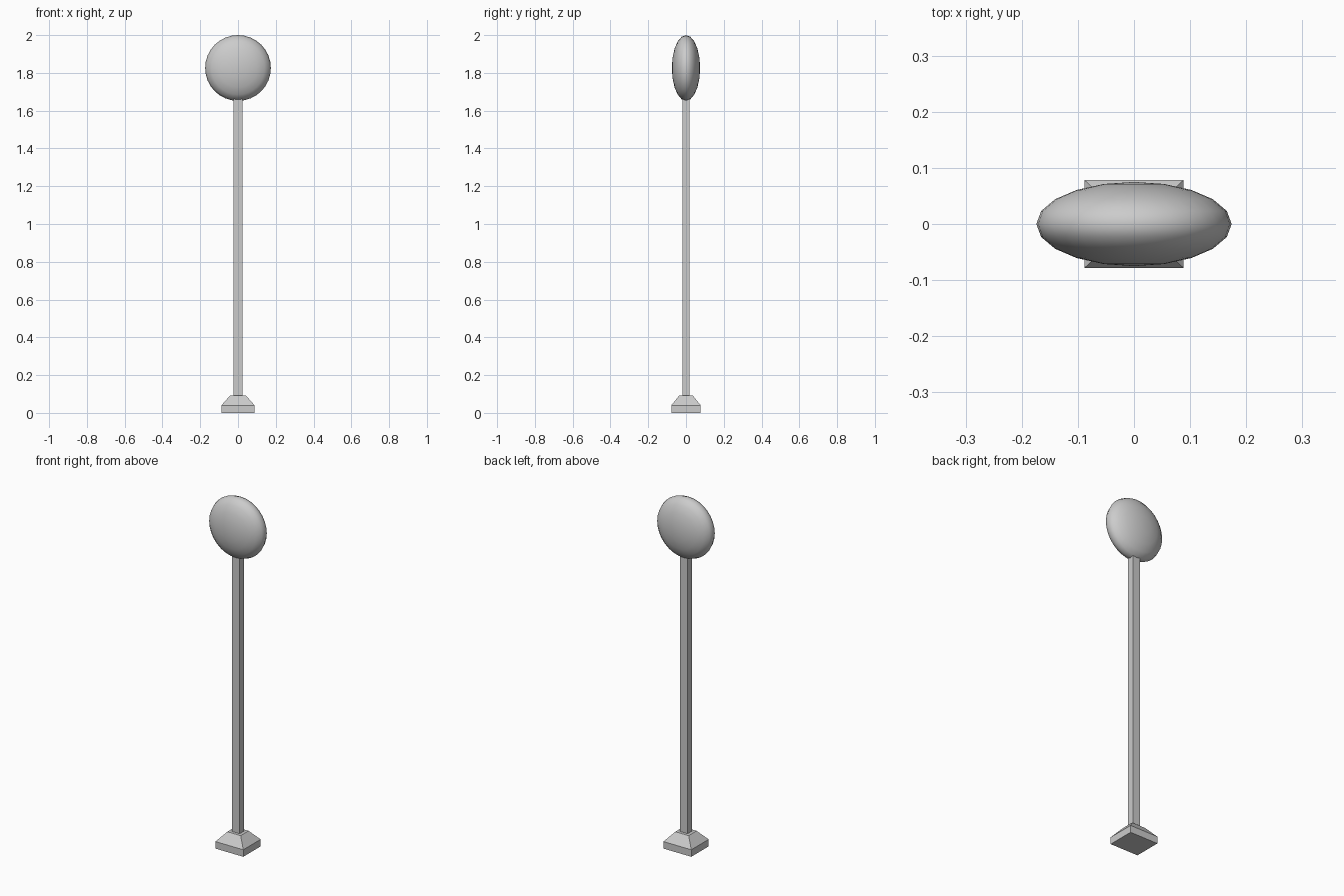
import bpy, bmesh, math
from mathutils import Matrix

if "Cube" in bpy.data.objects:
    bpy.data.objects.remove(bpy.data.objects["Cube"])


def finish(name, bm):
    bmesh.ops.recalc_face_normals(bm, faces=bm.faces)
    mesh = bpy.data.meshes.new(name)
    bm.to_mesh(mesh)
    bm.free()
    obj = bpy.data.objects.new(name, mesh)
    bpy.context.collection.objects.link(obj)
    return obj


def stacked_block(name, levels):
    """Rectangular sections (half x, half y, z) joined into a closed block."""
    bm = bmesh.new()
    rings = [[bm.verts.new((sx * hx, sy * hy, z))
              for sx, sy in ((-1, -1), (1, -1), (1, 1), (-1, 1))]
             for hx, hy, z in levels]
    for low, high in zip(rings, rings[1:]):
        for i in range(4):
            j = (i + 1) % 4
            bm.faces.new((low[i], low[j], high[j], high[i]))
    bm.faces.new(rings[0][::-1])
    bm.faces.new(rings[-1])
    return finish(name, bm)


# Foot with a sloped upper half
stacked_block("base", [(0.088, 0.078, 0), (0.088, 0.078, 0.04), (0.042, 0.036, 0.092)])

# Square post, ending inside the head
stacked_block("post", [(0.024, 0.019, 0.09), (0.024, 0.019, 1.68)])

# Flattened round head, poles facing front and back
bm = bmesh.new()
bmesh.ops.create_uvsphere(bm, u_segments=32, v_segments=10, radius=1)
bm.transform(Matrix.Translation((0, 0, 1.826))
             @ Matrix.Diagonal((0.174, 0.075, 0.174, 1))
             @ Matrix.Rotation(math.radians(90), 4, 'X'))
for face in bm.faces:
    face.smooth = True
finish("head", bm)
